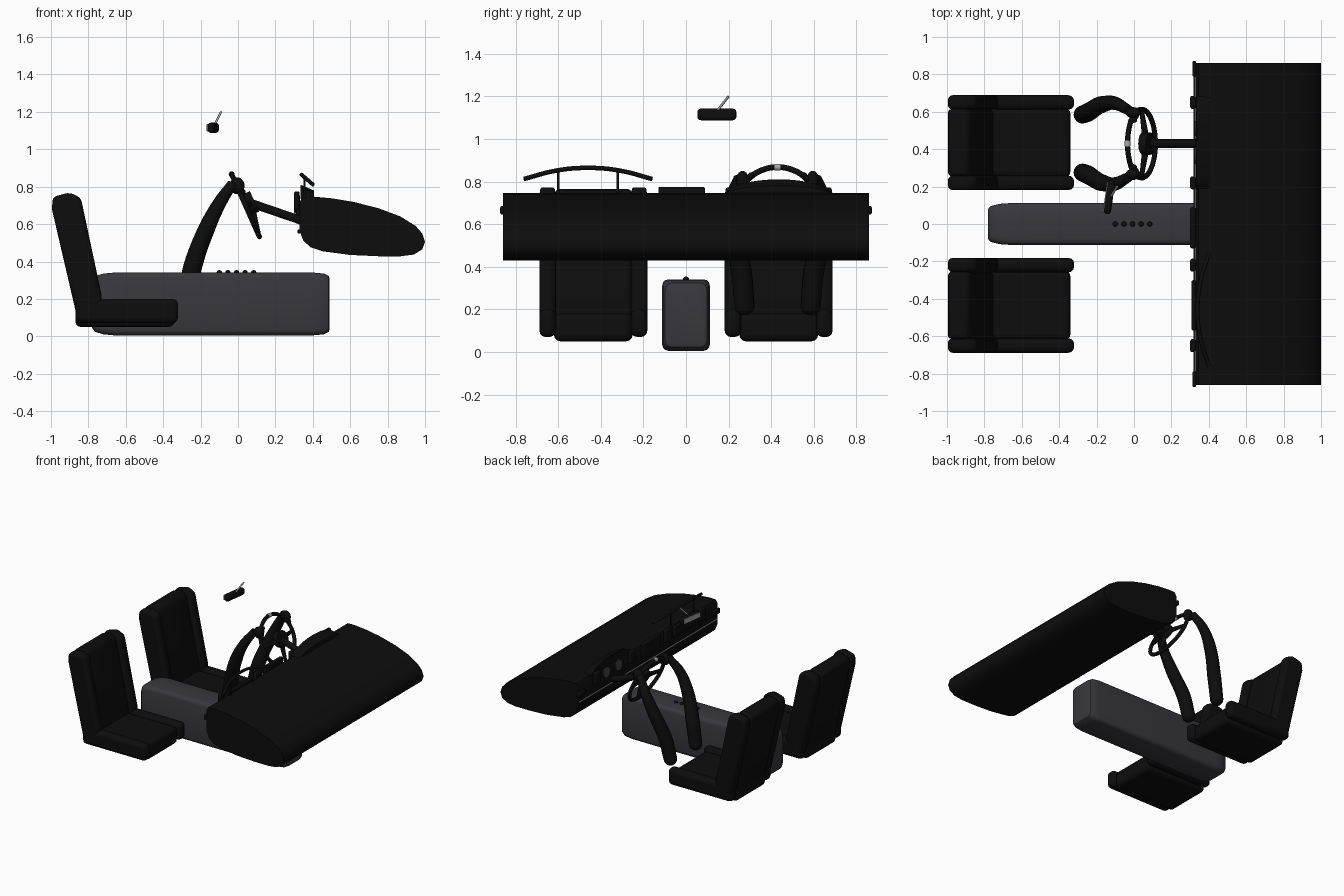
import bpy, bmesh, math
from mathutils import Vector, Matrix

cube = bpy.data.objects.get("Cube")
if cube:
    bpy.data.objects.remove(cube)


def material(name, rgb):
    m = bpy.data.materials.new(name)
    m.use_nodes = True
    m.diffuse_color = (*rgb, 1)
    m.node_tree.nodes["Principled BSDF"].inputs["Base Color"].default_value = (*rgb, 1)
    return m


BLACK = material("black leather", (0.004, 0.004, 0.004))
GREY = material("console grey", (0.04, 0.039, 0.048))
DIAL = material("dial grey", (0.06, 0.06, 0.06))
SILVER = material("silver", (0.4, 0.4, 0.4))


def smooth(ob, angle=40):
    bpy.ops.object.select_all(action="DESELECT")
    ob.select_set(True)
    bpy.context.view_layer.objects.active = ob
    bpy.ops.object.shade_smooth_by_angle(angle=math.radians(angle))


def finish(name, bm, mat, bevel=0, segments=3):
    bmesh.ops.recalc_face_normals(bm, faces=bm.faces)
    me = bpy.data.meshes.new(name)
    bm.to_mesh(me)
    bm.free()
    me.materials.append(mat)
    ob = bpy.data.objects.new(name, me)
    bpy.context.collection.objects.link(ob)
    smooth(ob)
    if bevel:
        mod = ob.modifiers.new("bevel", "BEVEL")
        mod.width, mod.segments = bevel, segments
        mod.limit_method = "ANGLE"
        mod.angle_limit = math.radians(30)
    return ob


def prism(name, profile, y0, y1, mat, bevel=0):
    """Side profile (x, z) extruded across y."""
    bm = bmesh.new()
    face = bm.faces.new([bm.verts.new((x, y0, z)) for x, z in profile])
    new = bmesh.ops.extrude_face_region(bm, geom=[face])["geom"]
    bmesh.ops.translate(bm, vec=(0, y1 - y0, 0),
                        verts=[v for v in new if isinstance(v, bmesh.types.BMVert)])
    return finish(name, bm, mat, bevel)


def box(name, centre, size, mat, bevel=0, rot=None):
    bm = bmesh.new()
    m = Matrix.Translation(centre) @ (rot or Matrix()) @ Matrix.Diagonal((*size, 1))
    bmesh.ops.create_cube(bm, size=1, matrix=m)
    return finish(name, bm, mat, bevel)


def disc(name, centre, axis, radius, depth, mat):
    bm = bmesh.new()
    q = Vector((0, 0, 1)).rotation_difference(Vector(axis)).to_matrix().to_4x4()
    bmesh.ops.create_cone(bm, cap_ends=True, segments=24, radius1=radius, radius2=radius,
                          depth=depth, matrix=Matrix.Translation(centre) @ q)
    return finish(name, bm, mat)


def ball(name, centre, size, mat):
    bm = bmesh.new()
    m = Matrix.Translation(centre) @ Matrix.Diagonal((*size, 1))
    bmesh.ops.create_uvsphere(bm, u_segments=16, v_segments=10, radius=1, matrix=m)
    return finish(name, bm, mat)


def tube(name, points, radii, mat, cyclic=False):
    cu = bpy.data.curves.new(name, "CURVE")
    cu.dimensions = "3D"
    cu.bevel_depth, cu.bevel_resolution, cu.use_fill_caps = 1, 3, True
    cu.resolution_u = 6
    sp = cu.splines.new("BEZIER")
    sp.bezier_points.add(len(points) - 1)
    sp.use_cyclic_u = cyclic
    for i, (bp, p) in enumerate(zip(sp.bezier_points, points)):
        bp.co = p
        bp.radius = radii[i] if isinstance(radii, (list, tuple)) else radii
        bp.handle_left_type = bp.handle_right_type = "AUTO"
    cu.materials.append(mat)
    ob = bpy.data.objects.new(name, cu)
    bpy.context.collection.objects.link(ob)
    bpy.ops.object.select_all(action="DESELECT")
    ob.select_set(True)
    bpy.context.view_layer.objects.active = ob
    bpy.ops.object.convert(target="MESH")
    smooth(bpy.context.object)


# Dashboard: rounded wing-like profile spanning the cabin
dash = [(0.33, 0.72), (0.345, 0.745), (0.4, 0.747), (0.5, 0.738), (0.62, 0.718),
        (0.75, 0.685), (0.87, 0.64), (0.95, 0.59), (0.985, 0.55), (1.0, 0.505),
        (0.985, 0.465), (0.94, 0.437), (0.87, 0.428), (0.75, 0.428), (0.6, 0.435),
        (0.45, 0.455), (0.39, 0.475), (0.35, 0.51), (0.33, 0.56)]
prism("dashboard", dash, -0.86, 0.86, BLACK)
box("dash_trim", (0.328, 0, 0.6), (0.008, 1.7, 0.007), SILVER)
box("dash_lower_rail", (0.325, 0, 0.56), (0.014, 1.6, 0.02), BLACK, 0.004)

# Vents, glovebox panel and centre screen on the cabin side
for y in (-0.65, -0.22, 0.22, 0.65):
    box("air_vent", (0.315, y, 0.722), (0.03, 0.07, 0.1), BLACK, 0.012)
box("passenger_panel", (0.32, -0.435, 0.715), (0.025, 0.27, 0.085), BLACK, 0.01)
box("centre_screen", (0.315, -0.02, 0.715), (0.03, 0.22, 0.12), BLACK, 0.01)
for s in (-1, 1):
    box("end_vent", (0.322, s * 0.83, 0.665), (0.02, 0.085, 0.04), BLACK, 0.008)

# Instrument hood and dials in front of the driver
bm = bmesh.new()
rim = [(0.435 + 0.25 * math.cos(a), 0.735 + 0.075 * math.sin(a))
       for a in [math.pi * i / 16 for i in range(17)]]
front = bm.faces.new([bm.verts.new((0.335, y, z)) for y, z in rim])
new = bmesh.ops.extrude_face_region(bm, geom=[front])["geom"]
for v in new:
    if isinstance(v, bmesh.types.BMVert):
        v.co.x += 0.07
        v.co.z -= (v.co.z - 0.735) * 0.4
finish("instrument_hood", bm, BLACK)
for y in (0.36, 0.51):
    disc("dial", (0.328, y, 0.705), (1, 0, 0), 0.04, 0.009, DIAL)

# Curved rail above the passenger side
rail = [(0.4 - 0.06 * (1 - t * t), -0.46 + 0.3 * t, 0.812 + 0.052 * (1 - t * t))
        for t in (-1, -0.5, 0, 0.5, 1)]
tube("passenger_rail", rail, 0.011, BLACK)
for y in (-0.6, -0.32):
    tube("rail_support", [(0.355, y, 0.74), (0.355, y, 0.85)], 0.006, BLACK)

# Centre console: rounded rectangular sections lofted along x
bm = bmesh.new()
rings = []
for x, s in ((-0.78, 0.72), (-0.765, 0.86), (-0.72, 0.96), (-0.66, 1), (0.4, 1),
             (0.46, 0.96), (0.485, 0.87), (0.49, 0.76)):
    w, h, r = 0.112 - 0.112 * (1 - s), 0.168 - 0.14 * (1 - s), 0.03
    ring = []
    for k, (sy, sz) in enumerate(((1, 1), (-1, 1), (-1, -1), (1, -1))):
        for j in range(4):
            a = math.pi / 2 * (k + j / 3)
            ring.append(bm.verts.new((x, sy * (w - r) + r * math.cos(a),
                                      0.173 + sz * (h - r) + r * math.sin(a))))
    rings.append(ring)
for a, b in zip(rings, rings[1:]):
    for i in range(16):
        j = (i + 1) % 16
        bm.faces.new((a[i], a[j], b[j], b[i]))
bm.faces.new(rings[0])
bm.faces.new(rings[-1])
finish("centre_console", bm, GREY)
for i in range(5):
    ball("console_button", (-0.1 + 0.046 * i, 0, 0.342), (0.014, 0.014, 0.012), BLACK)

# Seats: centre pads with raised side bolsters
back = [(-0.86, 0.1), (-0.995, 0.68), (-0.99, 0.745), (-0.9, 0.77), (-0.87, 0.74),
        (-0.755, 0.2), (-0.76, 0.1)]
for side, cy in (("driver", 0.435), ("passenger", -0.435)):
    box(side + "_seat_cushion", (-0.605, cy, 0.115), (0.53, 0.37, 0.13), BLACK, 0.03)
    prism(side + "_seat_back", back, cy - 0.18, cy + 0.18, BLACK, 0.025)
    for s in (-1, 1):
        y = cy + s * 0.215
        box(side + "_cushion_bolster", (-0.595, y, 0.135), (0.55, 0.077, 0.13), BLACK, 0.03)
        bolster = [(x + (0.03 if x > -0.88 and z > 0.15 else 0), z) for x, z in back]
        prism(side + "_back_bolster", bolster, y - 0.0385, y + 0.0385, BLACK, 0.025)

# Steering wheel: tilted rim, spokes, hub and column
C = Vector((0.04, 0.43, 0.7))
UP = Vector((-0.406, 0, 0.914))
SIDE = Vector((0, 1, 0))
NORMAL = Vector((0.914, 0, 0.406))


def on_wheel(angle, r):
    return C + UP * r * math.cos(angle) + SIDE * r * math.sin(angle)


tube("steering_rim", [on_wheel(math.tau * i / 16, 0.183) for i in range(16)],
     0.014, BLACK, True)
tube("rim_marker", [on_wheel(a, 0.183) for a in (-0.08, 0, 0.08)], 0.016, SILVER)
HUB = C + NORMAL * 0.03
for a in (math.pi / 2, -math.pi / 2, math.pi):
    tube("wheel_spoke", [HUB, on_wheel(a, 0.18)], [0.02, 0.012], BLACK)
disc("wheel_hub", HUB, NORMAL, 0.06, 0.045, BLACK)
tube("steering_column", [HUB, (0.36, 0.43, 0.612)], 0.024, BLACK)

# Sleeved arms reaching the wheel, with gripping hands
for s in (-1, 1):
    path = [(x, 0.43 + s * d, z) for x, d, z in
            ((-0.275, 0.155, 0.22), (-0.24, 0.17, 0.38), (-0.17, 0.21, 0.57),
             (-0.1, 0.215, 0.71), (-0.03, 0.18, 0.815))]
    tube("arm", path, [0.048, 0.05, 0.045, 0.036, 0.027], BLACK)
    ball("arm_end", path[0], (0.048, 0.048, 0.048), BLACK)
    ball("hand", (-0.005, 0.43 + s * 0.165, 0.805), (0.04, 0.03, 0.045), BLACK)
    for k in range(4):
        p = on_wheel(s * (0.75 + 0.13 * k), 0.183)
        ball("finger", p + NORMAL * 0.008, (0.024, 0.015, 0.018), BLACK)

# Rear-view mirror with its glass and mounting rod
turn = Matrix.Rotation(math.radians(-8), 4, "Z")
box("mirror_housing", (-0.132, 0.145, 1.115), (0.04, 0.185, 0.055), BLACK, 0.017, turn)
box("mirror_glass", (-0.153, 0.142, 1.115), (0.006, 0.165, 0.04), SILVER, 0.002, turn)
tube("mirror_rod", [(-0.125, 0.145, 1.13), (-0.09, 0.2, 1.2)], 0.006, SILVER)
